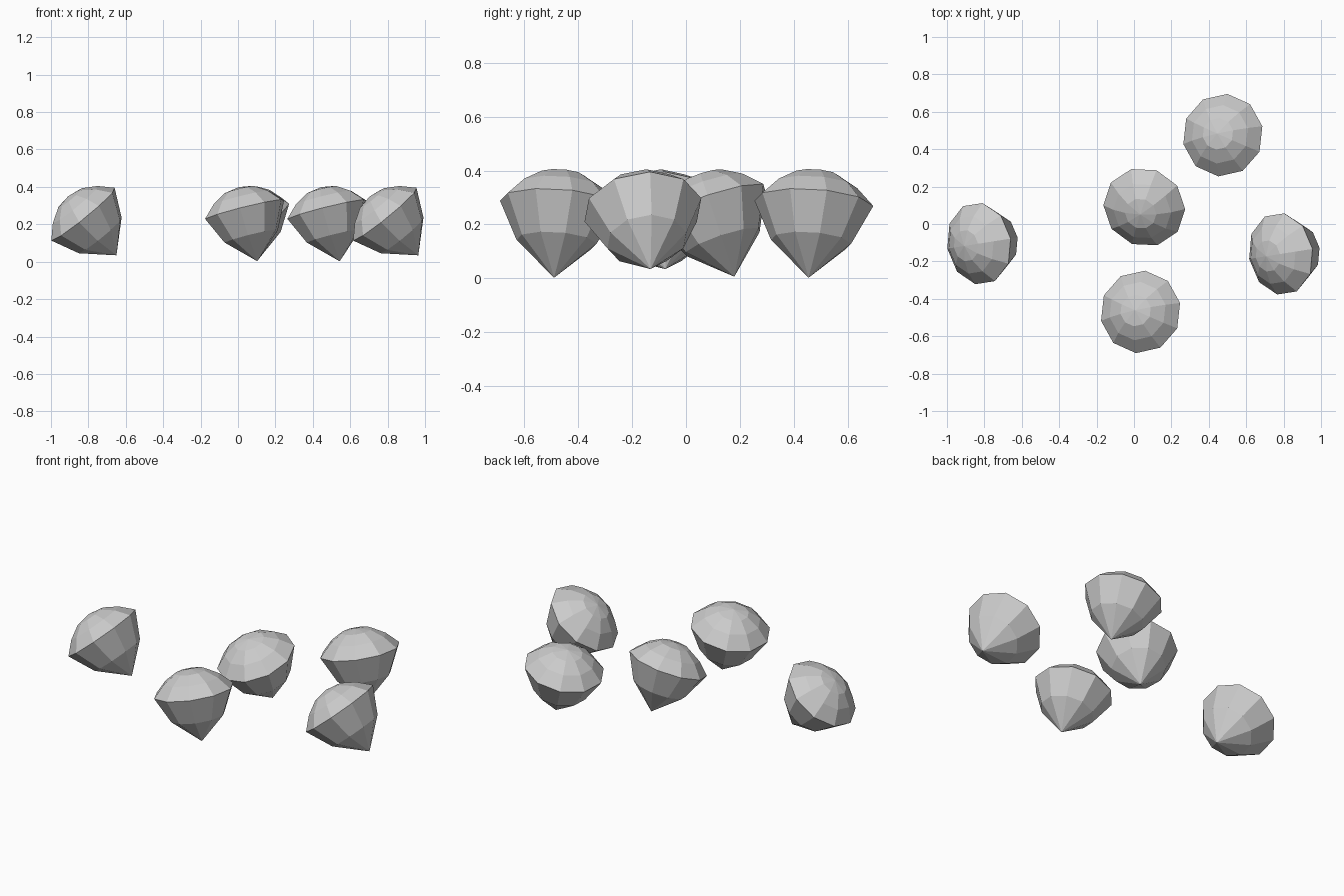
import bpy, bmesh
from math import radians, cos, sin, pi
from mathutils import Matrix

if "Cube" in bpy.data.objects:
    bpy.data.objects.remove(bpy.data.objects["Cube"])

SIDES = 10
# (radius, height) rings from below the rim up over the dome; tip and crown close it
RINGS = [(0.15, -0.147), (0.222, 0.0), (0.157, 0.066), (0.085, 0.11)]
TIP, CROWN = -0.285, 0.125


def nut_mesh():
    bm = bmesh.new()
    rings = [[bm.verts.new((r * cos(2 * pi * i / SIDES), r * sin(2 * pi * i / SIDES), z))
              for i in range(SIDES)] for r, z in RINGS]
    tip = bm.verts.new((0, 0, TIP))
    crown = bm.verts.new((0, 0, CROWN))
    for i in range(SIDES):
        j = (i + 1) % SIDES
        bm.faces.new((tip, rings[0][j], rings[0][i]))
        for a, b in zip(rings, rings[1:]):
            bm.faces.new((a[i], a[j], b[j], b[i]))
        bm.faces.new((rings[-1][i], rings[-1][j], crown))
    bmesh.ops.recalc_face_normals(bm, faces=bm.faces[:])
    me = bpy.data.meshes.new("nut")
    bm.to_mesh(me)
    bm.free()
    return me


mesh = nut_mesh()

# Scattered nuts: rim centre, heading of the tip, tilt, spin about own axis
NUTS = [
    ("nut_left",   (-0.829, -0.105, 0.254), 9, 39.5, 0),
    ("nut_right",  (0.785, -0.16, 0.254), 9, 39.5, 0),
    ("nut_back",   (0.475, 0.475, 0.278), -16, 14.5, 28),
    ("nut_front",  (0.035, -0.47, 0.278), -16, 14.5, 28),
    ("nut_middle", (0.055, 0.09, 0.272), 61, 21, 10),
]
for name, loc, heading, tilt, spin in NUTS:
    ob = bpy.data.objects.new(name, mesh)
    bpy.context.collection.objects.link(ob)
    ob.matrix_world = (Matrix.Translation(loc)
                       @ Matrix.Rotation(radians(heading), 4, 'Z')
                       @ Matrix.Rotation(radians(-tilt), 4, 'Y')
                       @ Matrix.Rotation(radians(spin), 4, 'Z'))
